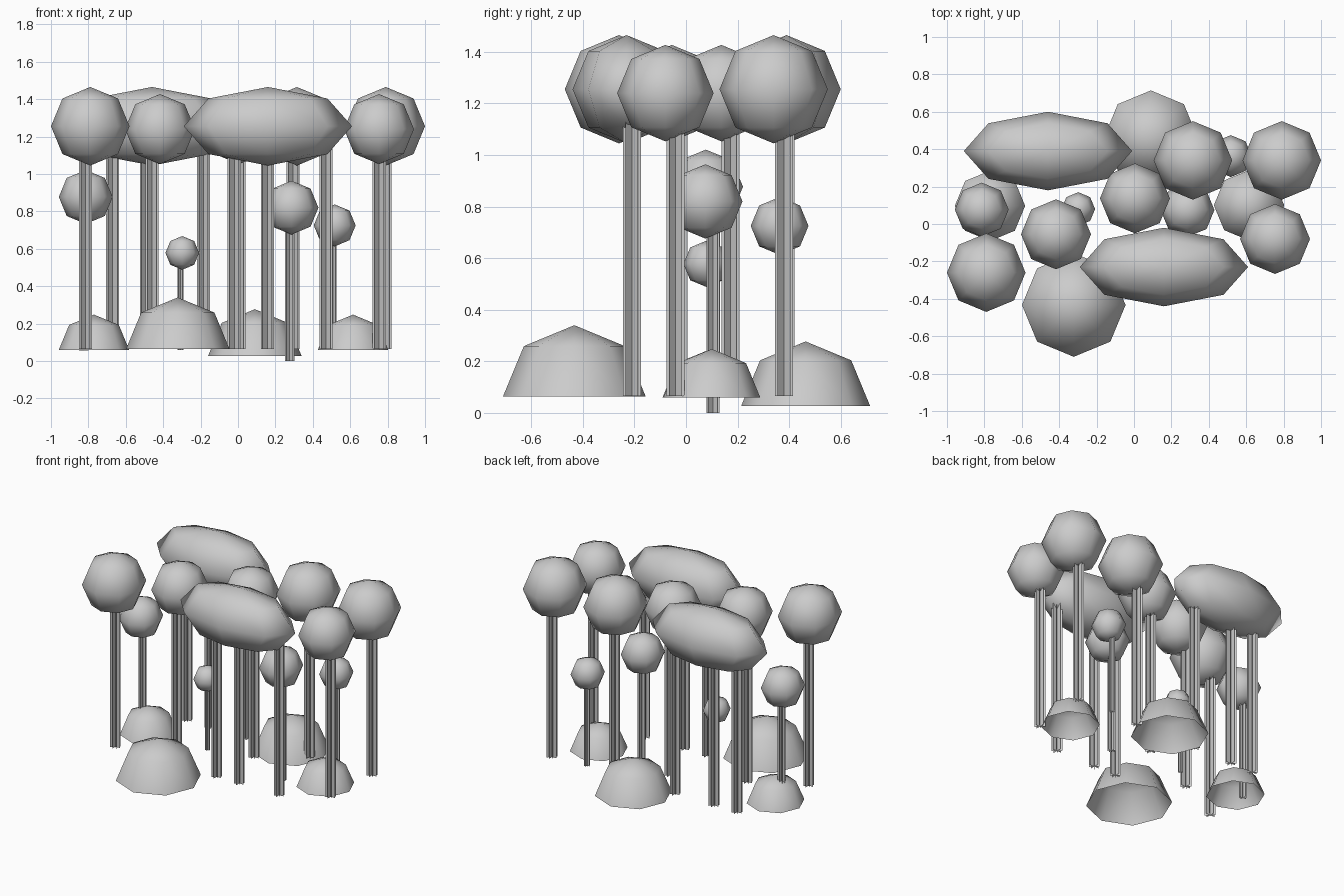
import bpy, bmesh, math
from mathutils import Matrix

cube = bpy.data.objects.get("Cube")
if cube:
    bpy.data.objects.remove(cube, do_unlink=True)

# single plain grey
grey = bpy.data.materials.new("model_grey")
grey.use_nodes = True
grey.diffuse_color = (0.6, 0.6, 0.6, 1)
grey.node_tree.nodes["Principled BSDF"].inputs["Base Color"].default_value = (0.6, 0.6, 0.6, 1)


def finish(name, bm, loc, smooth):
    mesh = bpy.data.meshes.new(name)
    for f in bm.faces:
        f.smooth = smooth
    bm.to_mesh(mesh)
    bm.free()
    mesh.materials.append(grey)
    ob = bpy.data.objects.new(name, mesh)
    ob.location = loc
    bpy.context.collection.objects.link(ob)
    return ob


def ball(name, x, y, z, r, length=None, dome=False):
    """Eight-sided ball; stretched along x, or cut to an open dome."""
    bm = bmesh.new()
    bmesh.ops.create_uvsphere(bm, u_segments=8, v_segments=4, radius=r)
    if dome:
        low = [v for v in bm.verts if v.co.z < -0.01]
        bmesh.ops.delete(bm, geom=low, context='VERTS')
    if length:
        bmesh.ops.scale(bm, vec=(length / r, 1, 1), verts=bm.verts)
    return finish(name, bm, (x, y, z), not False)


def trunk(name, x, y, bottom, top, r):
    """Four upright plates crossing along one axis."""
    bm = bmesh.new()
    h = top - bottom
    for i in range(4):
        a = i * math.pi / 4
        c, s = r * math.cos(a), r * math.sin(a)
        bm.faces.new([bm.verts.new(p) for p in
                      ((-c, -s, 0), (c, s, 0), (c, s, h), (-c, -s, h))])
    return finish(name, bm, (x, y, bottom), False)


# tall round trees: crown x, y, z, radius, trunk x, y
tall = [
    (-0.79, -0.26, 1.255, 0.21, -0.815, -0.21),
    (0.79, 0.34, 1.255, 0.21, 0.785, 0.38),
    (0.315, 0.34, 1.255, 0.21, 0.295, 0.38),
    (0.005, 0.137, 1.24, 0.187, 0.005, 0.172),
    (-0.417, -0.055, 1.24, 0.187, -0.46, -0.03),
    (0.754, -0.08, 1.24, 0.187, 0.755, -0.04),
]
for i, (x, y, z, r, tx, ty) in enumerate(tall, 1):
    ball(f"tall_crown_{i}", x, y, z, r)
    trunk(f"tall_trunk_{i}", tx, ty, 0.065, z - 0.1, 0.035)

# long hedge-like crowns on three trunks each
for name, x, y, ty, trunks in (
        ("rear", -0.46, 0.39, 0.385, (-0.67, -0.49, -0.185)),
        ("front", 0.16, -0.23, -0.21, (-0.02, 0.157, 0.47))):
    ball(f"{name}_long_crown", x, y, 1.255, 0.21, length=0.45)
    for i, tx in enumerate(trunks, 1):
        trunk(f"{name}_long_trunk_{i}", tx, ty, 0.065, 1.2, 0.035)

# small trees: crown x, y, z, radius, trunk bottom
small = [
    (-0.814, 0.077, 0.877, 0.144, 0.057),
    (0.286, 0.075, 0.82, 0.144, 0.0),
    (0.517, 0.363, 0.725, 0.112, 0.08),
    (-0.298, 0.08, 0.578, 0.09, 0.06),
]
for i, (x, y, z, r, base) in enumerate(small, 1):
    ball(f"small_crown_{i}", x, y, z, r)
    trunk(f"small_trunk_{i}", x - 0.01, y + 0.2 * r, base, z - r / 2, r * 0.175)

# open dome bushes
bushes = [
    (-0.322, -0.433, 0.063, 0.277),
    (0.09, 0.464, 0.027, 0.25),
    (-0.77, 0.097, 0.06, 0.188),
    (0.615, 0.1, 0.06, 0.188),
]
for i, (x, y, z, r) in enumerate(bushes, 1):
    ball(f"bush_{i}", x, y, z, r, dome=True)
